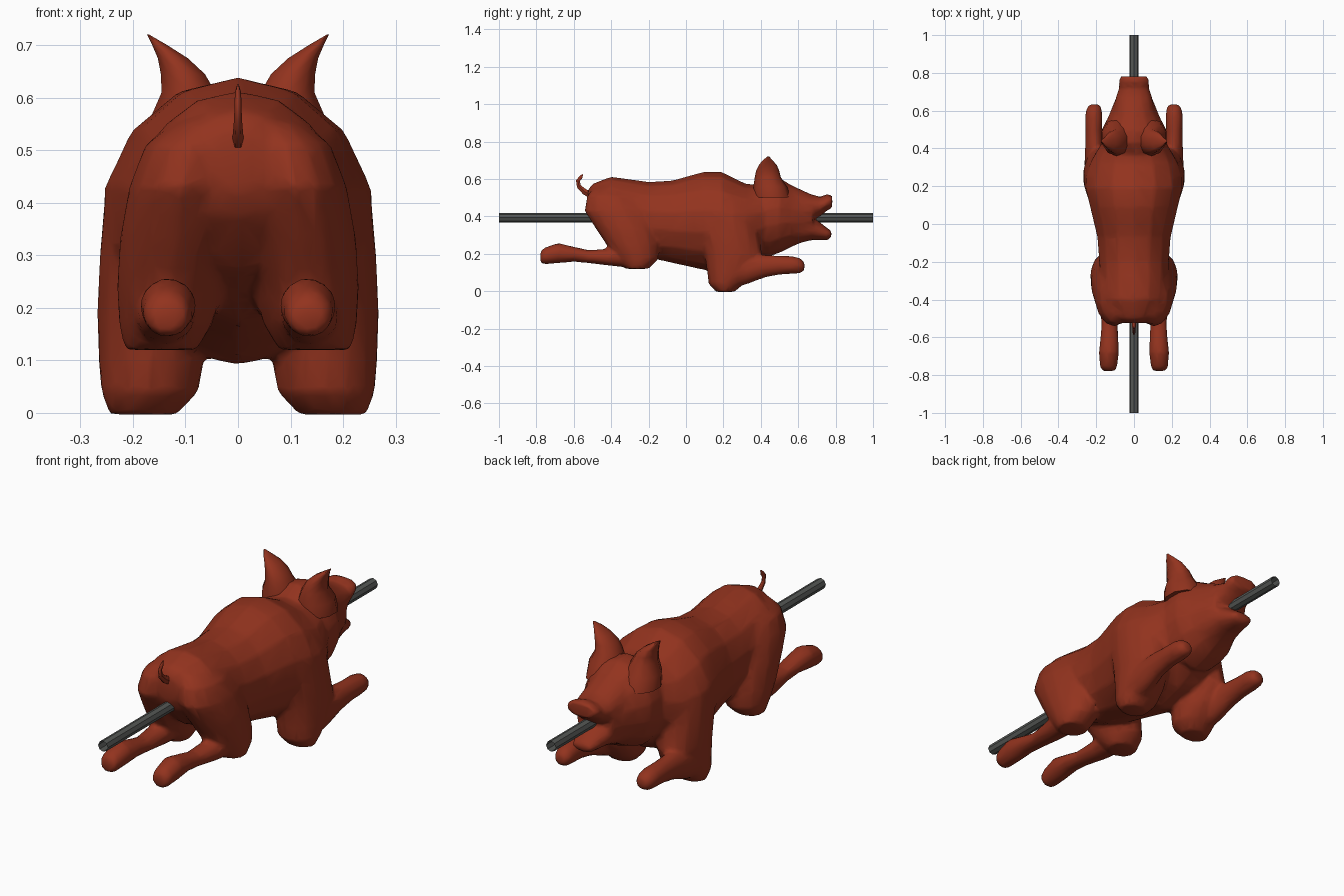
import bpy, bmesh, math

if "Cube" in bpy.data.objects:
    bpy.data.objects.remove(bpy.data.objects["Cube"])


def material(name, rgb):
    m = bpy.data.materials.new(name)
    m.diffuse_color = (*rgb, 1)
    m.use_nodes = True
    m.node_tree.nodes["Principled BSDF"].inputs["Base Color"].default_value = m.diffuse_color
    return m


SKIN = material("roasted skin", (0.29, 0.033, 0.013))
STEEL = material("spit steel", (0.09, 0.095, 0.09))


def loft(name, rings, axis, mat=SKIN, mirror=False, sides=14, caps=True):
    """Skin over elliptical rings.
    axis 'y': ring = (y, z_low, z_high, x_mid, x_half)
    axis 'z': ring = (z, y_low, y_high, x_mid, x_half)"""
    bm = bmesh.new()
    for s in ((1, -1) if mirror else (1,)):
        loops = []
        for a, lo, hi, xm, xh in rings:
            loop = []
            for i in range(sides):
                t = 2 * math.pi * i / sides + math.pi / 2
                x = s * (xm + xh * math.cos(t))
                b = (lo + hi) / 2 + (hi - lo) / 2 * math.sin(t)
                loop.append(bm.verts.new((x, a, b) if axis == 'y' else (x, b, a)))
            loops.append(loop)
        for p, q in zip(loops, loops[1:]):
            for i in range(sides):
                j = (i + 1) % sides
                bm.faces.new((p[i], p[j], q[j], q[i]))
        bm.faces.new(loops[0])
        bm.faces.new(loops[-1])
    bmesh.ops.recalc_face_normals(bm, faces=bm.faces)
    if not caps:
        ends = [f for f in bm.faces if len(f.verts) == sides]
        bmesh.ops.delete(bm, geom=ends, context='FACES_ONLY')
    me = bpy.data.meshes.new(name)
    bm.to_mesh(me)
    bm.free()
    me.materials.append(mat)
    ob = bpy.data.objects.new(name, me)
    bpy.context.collection.objects.link(ob)
    return ob


def select(obs):
    bpy.ops.object.select_all(action='DESELECT')
    for o in obs:
        o.select_set(True)
    bpy.context.view_layer.objects.active = obs[0]


# Trunk, rump to neck
body = loft("pig_body", [
    (-.525, .42, .54, 0, .05), (-.50, .37, .575, 0, .11), (-.40, .27, .613, 0, .18),
    (-.20, .18, .585, 0, .188), (-.07, .15, .593, 0, .198), (.09, .115, .638, 0, .237),
    (.19, .09, .638, 0, .262), (.32, .13, .575, 0, .24), (.42, .20, .565, 0, .18)], 'y')

# Head with open mouth
head = loft("head", [
    (.33, .22, .55, 0, .15), (.43, .18, .612, 0, .178), (.50, .205, .607, 0, .175),
    (.56, .235, .57, 0, .142), (.62, .26, .54, 0, .117), (.68, .28, .51, 0, .092)], 'y')
snout = loft("snout", [
    (.58, .36, .56, 0, .11), (.67, .375, .518, 0, .098), (.72, .40, .505, 0, .08),
    (.75, .43, .518, 0, .082), (.782, .445, .515, 0, .075)], 'y')
jaw = loft("lower_jaw", [
    (.58, .25, .42, 0, .11), (.67, .272, .40, 0, .088), (.72, .272, .365, 0, .068),
    (.76, .275, .335, 0, .055), (.778, .29, .32, 0, .045)], 'y')

# Hind legs: folded thigh, shank trailing back
thigh = loft("thigh", [
    (.555, -.49, -.32, .07, .05), (.51, -.53, -.26, .09, .088), (.43, -.543, -.19, .107, .102),
    (.33, -.48, -.155, .117, .11), (.24, -.42, -.143, .13, .102), (.17, -.37, -.148, .137, .091),
    (.12, -.32, -.20, .147, .07)], 'z', mirror=True)
shank = loft("shank", [
    (-.24, .12, .25, .14, .06), (-.40, .135, .228, .137, .055), (-.52, .15, .22, .13, .043),
    (-.60, .158, .238, .13, .048), (-.68, .15, .258, .133, .054), (-.755, .143, .235, .135, .046),
    (-.778, .15, .213, .133, .035)], 'y', mirror=True)

# Front legs: shoulder to elbow, forearm reaching forward
upper = loft("shoulder", [
    (.50, .10, .33, .12, .09), (.42, .06, .37, .145, .11), (.30, .075, .39, .165, .10),
    (.19, .10, .41, .17, .10), (.10, .113, .36, .165, .102), (.04, .12, .31, .168, .094),
    (-.003, .16, .26, .18, .065)], 'z', mirror=True)
forearm = loft("forearm", [
    (.22, .01, .16, .19, .07), (.32, .035, .19, .205, .058), (.42, .073, .195, .212, .047),
    (.50, .088, .19, .213, .044), (.57, .093, .188, .213, .047), (.61, .095, .178, .212, .041),
    (.633, .11, .155, .21, .028)], 'y', mirror=True)

# Fuse the flesh into one blended, low-poly skin
select([body, head, snout, jaw, thigh, shank, upper, forearm])
bpy.ops.object.join()
rm = body.modifiers.new("fuse", 'REMESH')
rm.mode = 'VOXEL'
rm.voxel_size = 0.011
sm = body.modifiers.new("blend", 'SMOOTH')
sm.factor = 0.5
sm.iterations = 4
de = body.modifiers.new("reduce", 'DECIMATE')
de.ratio = 0.12
for n in ("fuse", "blend", "reduce"):
    bpy.ops.object.modifier_apply(modifier=n)
if not body.data.materials:
    body.data.materials.append(SKIN)

# Pointed ears, broad where they leave the head
ears = loft("ears", [
    (.50, .36, .56, .09, .085), (.56, .36, .54, .093, .078), (.61, .368, .507, .094, .054),
    (.645, .375, .498, .105, .044), (.675, .39, .485, .124, .03),
    (.70, .41, .463, .149, .015), (.72, .435, .445, .171, .002)],
    'z', mirror=True, sides=10)

# Curly tail
cu = bpy.data.curves.new("tail", 'CURVE')
cu.dimensions = '3D'
cu.bevel_depth = 0.015
cu.bevel_resolution = 1
cu.use_fill_caps = True
sp = cu.splines.new('POLY')
path = [(-.49, .51, 1.6), (-.54, .53, 1.2), (-.572, .56, .9), (-.578, .59, .8),
        (-.562, .61, .7), (-.553, .625, .2)]
sp.points.add(len(path) - 1)
for p, (y, z, r) in zip(sp.points, path):
    p.co = (0, y, z, 1)
    p.radius = r
tail = bpy.data.objects.new("tail", cu)
tail.scale.x = 0.55
bpy.context.collection.objects.link(tail)
cu.materials.append(SKIN)
select([tail])
bpy.ops.object.convert(target='MESH')
tail = bpy.context.view_layer.objects.active

# Smooth skin, crisp creases
for ob, ang in ((body, 50), (ears, 60), (tail, 60)):
    select([ob])
    bpy.ops.object.shade_smooth_by_angle(angle=math.radians(ang))

# Roasting spit: open tube
loft("spit", [(-1, .368, .418, 0, .025), (1, .368, .418, 0, .025)], 'y', STEEL,
     sides=8, caps=False)
